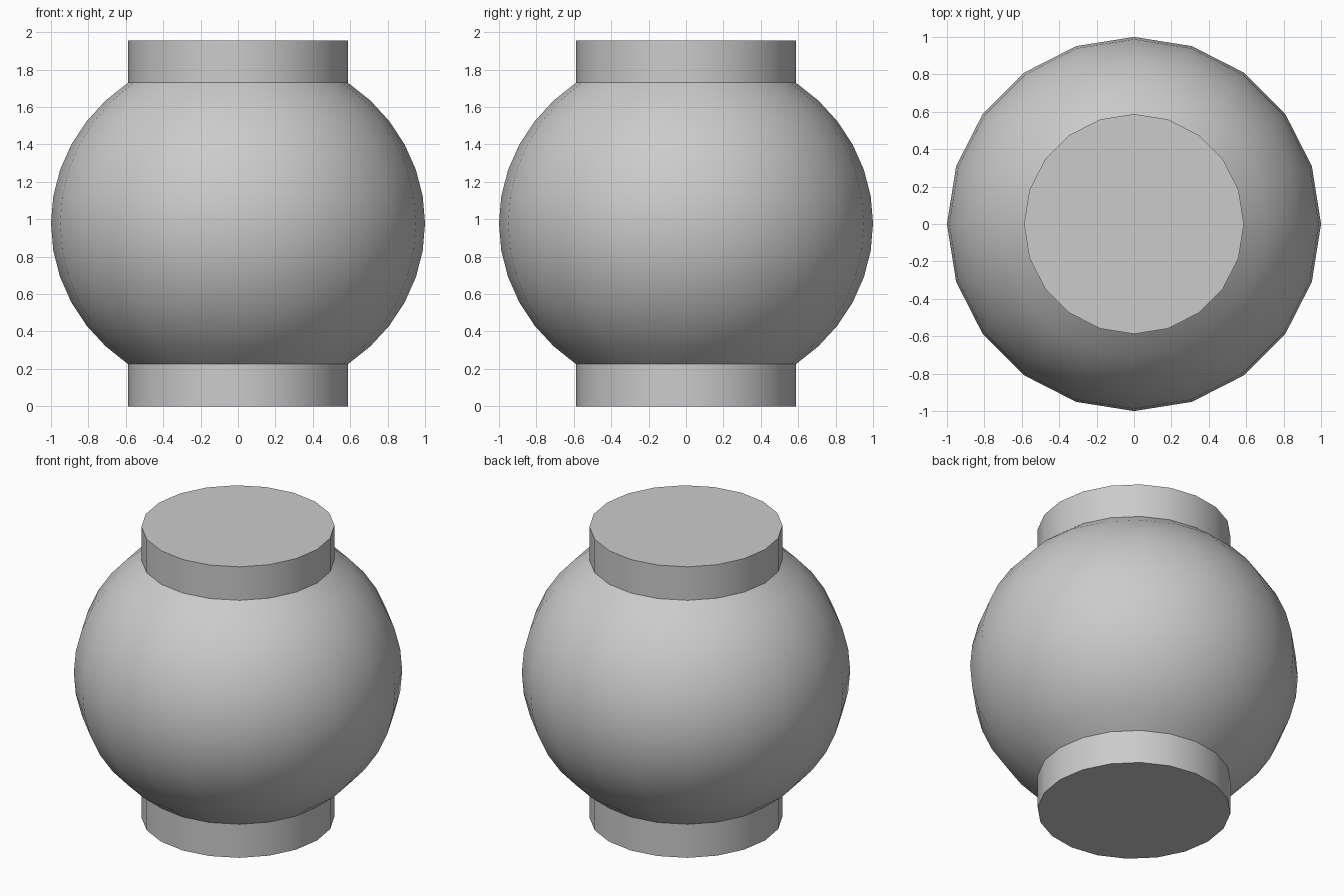
import bpy
import bmesh
from math import sin, cos, pi, radians

if "Cube" in bpy.data.objects:
    bpy.data.objects.remove(bpy.data.objects["Cube"])

SIDES = 20
HEIGHT = 1.955
MID = HEIGHT / 2
SQUASH = 0.93          # vertical scale of the round body
NECK_R = sin(radians(36))
NECK_Z = MID + SQUASH * cos(radians(36))


def lathe(name, profile, cap_bottom=False, cap_top=False):
    """Spin (radius, z) points around z, bottom to top."""
    bm = bmesh.new()
    rings = [[bm.verts.new((r * cos(2 * pi * i / SIDES), r * sin(2 * pi * i / SIDES), z))
              for i in range(SIDES)] for r, z in profile]
    for low, high in zip(rings, rings[1:]):
        for i in range(SIDES):
            j = (i + 1) % SIDES
            bm.faces.new((low[i], low[j], high[j], high[i]))
    if cap_bottom:
        bm.faces.new(rings[0][::-1])
    if cap_top:
        bm.faces.new(rings[-1])
    mesh = bpy.data.meshes.new(name)
    bm.to_mesh(mesh)
    bm.free()
    obj = bpy.data.objects.new(name, mesh)
    bpy.context.collection.objects.link(obj)
    bpy.ops.object.select_all(action='DESELECT')
    obj.select_set(True)
    bpy.context.view_layer.objects.active = obj
    bpy.ops.object.shade_smooth_by_angle(angle=radians(30))
    return obj


# Round body: slightly squashed sphere cut off where the collars start
lathe("round_body", [(sin(radians(a)), MID + SQUASH * cos(radians(a)))
                     for a in range(144, 35, -9)])

# Collars with closed ends
lathe("bottom_collar", [(NECK_R, 0), (NECK_R, HEIGHT - NECK_Z)], cap_bottom=True)
lathe("top_collar", [(NECK_R, NECK_Z), (NECK_R, HEIGHT)], cap_top=True)
